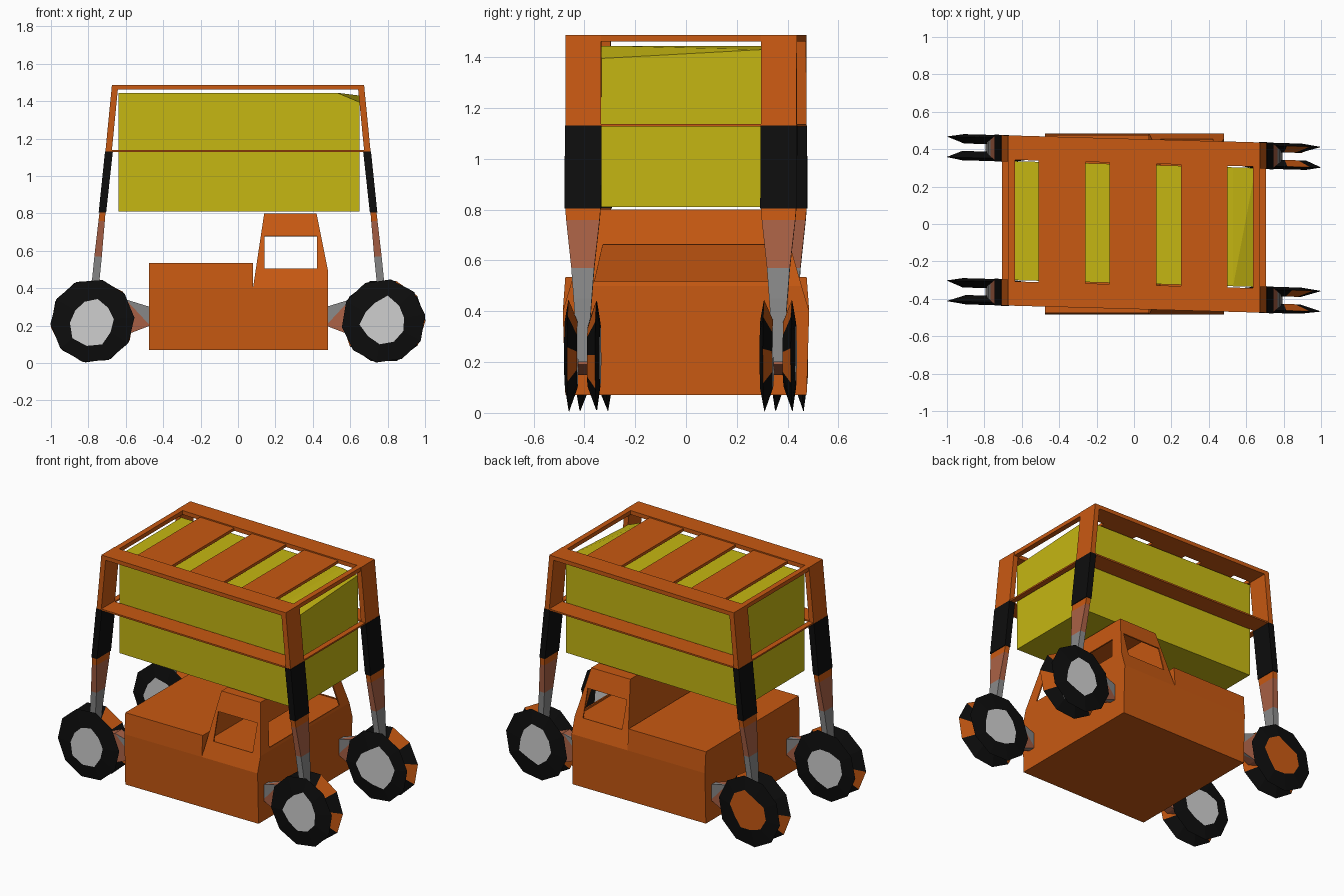
import bpy, bmesh, math, random
from mathutils import Vector

random.seed(4)
if "Cube" in bpy.data.objects:
    bpy.data.objects.remove(bpy.data.objects["Cube"])


def material(name, rgb):
    m = bpy.data.materials.new(name)
    m.use_nodes = True
    m.diffuse_color = (*rgb, 1)
    m.node_tree.nodes["Principled BSDF"].inputs["Base Color"].default_value = (*rgb, 1)
    return m


ORANGE = material("burnt orange", (0.58, 0.10, 0.006))
YELLOW = material("mustard yellow", (0.56, 0.47, 0.006))
BLACK = material("tyre black", (0.004, 0.004, 0.004))
BROWN = material("rusty brown", (0.40, 0.12, 0.06))
GREY = material("steel grey", (0.25, 0.25, 0.25))
PALE = material("pale grey", (0.62, 0.62, 0.62))

SKEW = -0.028  # the carrier frame sits slightly twisted over the body


def finish(name, bm, mats, skew=False):
    if skew:
        for v in bm.verts:
            v.co.y += SKEW * v.co.x
    bmesh.ops.recalc_face_normals(bm, faces=bm.faces)
    mesh = bpy.data.meshes.new(name)
    bm.to_mesh(mesh)
    bm.free()
    for m in mats:
        mesh.materials.append(m)
    ob = bpy.data.objects.new(name, mesh)
    bpy.context.collection.objects.link(ob)
    return ob


def loft(name, levels, mats, skew=False):
    """Stack of rectangles (x0, x1, y0, y1, z); one material per storey."""
    bm = bmesh.new()
    rings = [[bm.verts.new(p) for p in ((a, c, z), (b, c, z), (b, d, z), (a, d, z))]
             for a, b, c, d, z in levels]
    bm.faces.new(rings[0])
    bm.faces.new(rings[-1]).material_index = len(mats) - 1
    for n, (lo, hi) in enumerate(zip(rings, rings[1:])):
        for i in range(4):
            j = (i + 1) % 4
            f = bm.faces.new((lo[i], lo[j], hi[j], hi[i]))
            f.material_index = min(n, len(mats) - 1)
    return finish(name, bm, mats, skew)


def box(name, x0, x1, y0, y1, z0, z1, mat, skew=True):
    return loft(name, [(x0, x1, y0, y1, z0), (x0, x1, y0, y1, z1)], [mat], skew)


# Lower body: rear deck block and the lower cab base
loft("body_deck", [(-0.475, 0.08, -0.475, 0.475, 0.07), (-0.475, 0.08, -0.485, 0.485, 0.40),
                   (-0.475, 0.08, -0.475, 0.475, 0.535)], [ORANGE])
loft("cab_base", [(0.08, 0.48, -0.475, 0.475, 0.07), (0.08, 0.48, -0.485, 0.485, 0.40),
                  (0.095, 0.48, -0.455, 0.455, 0.50)], [ORANGE])

# Cab shell: solid wall and roof, open windows on the other three sides
bm = bmesh.new()


def corner(sx, sy, top):
    x = (0.14, 0.42)[sx] if top else (0.095, 0.48)[sx]
    return Vector((x, (-1, 1)[sy] * (0.37 if top else 0.455), 0.80 if top else 0.50))


def window_wall(a, b, c, d, u_low, u_high, v0=0.02, v1=0.6):
    """Wall a-b (bottom) to d-c (top) with an opening."""
    def at(u, v):
        return a.lerp(b, u).lerp(d.lerp(c, u), v)
    outer = [bm.verts.new(p) for p in (a, b, c, d)]
    inner = [bm.verts.new(p) for p in (at(u_low[0], v0), at(u_low[1], v0),
                                       at(u_high[1], v1), at(u_high[0], v1))]
    for i in range(4):
        j = (i + 1) % 4
        bm.faces.new((outer[i], outer[j], inner[j], inner[i]))


for s in (0, 1):
    window_wall(corner(0, s, 0), corner(1, s, 0), corner(1, s, 1), corner(0, s, 1),
                (0.12, 0.85), (0.06, 0.93))
window_wall(corner(1, 0, 0), corner(1, 1, 0), corner(1, 1, 1), corner(1, 0, 1),
            (0.1, 0.9), (0.1, 0.9), 0.06, 0.54)
bm.faces.new([bm.verts.new(corner(0, s, t)) for s, t in ((0, 0), (1, 0), (1, 1), (0, 1))])
bm.faces.new([bm.verts.new(corner(a, s, 1)) for a, s in ((0, 0), (1, 0), (1, 1), (0, 1))])
bmesh.ops.remove_doubles(bm, verts=bm.verts, dist=0.0005)
cab = finish("cab_shell", bm, [ORANGE])
solid = cab.modifiers.new("thickness", "SOLIDIFY")
solid.thickness = 0.008

# Cargo container with a dented end of its lid
bm = bmesh.new()
for s, lid in ((-1, 1.395), (1, 1.43)):
    for p in ((-0.64, 0.81), (0.65, 0.81), (-0.64, 1.445), (0.53, 1.445), (0.65, lid)):
        bm.verts.new((p[0], s * 0.318, p[1]))
bmesh.ops.convex_hull(bm, input=bm.verts)
bmesh.ops.dissolve_limit(bm, angle_limit=0.01, verts=bm.verts, edges=bm.edges)
finish("container", bm, [YELLOW], True)

# Top ring, lower ring and cross slats
for s, side in ((-1, "front"), (1, "back")):
    y0, y1 = sorted((s * 0.325, s * 0.455))
    box("top_rail_" + side, -0.67, 0.67, y0, y1, 1.462, 1.488, ORANGE)
    box("mid_rail_" + side, -0.70, 0.70, y0, y1, 1.128, 1.138, ORANGE)
for s, side in ((-1, "right"), (1, "left")):
    x0, x1 = sorted((s * 0.637, s * 0.672))
    box("top_end_bar_" + side, x0, x1, -0.455, 0.455, 1.462, 1.488, ORANGE)
    x0, x1 = sorted((s * 0.67, s * 0.705))
    box("mid_end_bar_" + side, x0, x1, -0.455, 0.455, 1.128, 1.138, ORANGE)
for i in range(3):
    x = -0.51 + 0.38 * i
    box("cross_slat_%d" % (i + 1), x, x + 0.25, -0.335, 0.335, 1.462, 1.48, ORANGE)

WHEEL_Z, RADIUS, SIDES = 0.225, 0.225, 10


def tyre(name, cx, y_out, y_tip, y_in, hub_mat):
    """Sharp-rimmed disc: hub face, flank, rim, flank, hub face."""
    bm = bmesh.new()
    rings = []
    hub_r = [random.uniform(0.105, 0.145) for _ in range(SIDES)]
    turn = random.uniform(0, 0.15)
    for y, rim in ((y_out, False), (y_tip, True), (y_in, False)):
        ring = []
        for i in range(SIDES):
            a = math.tau * i / SIDES + turn
            r = RADIUS if rim else hub_r[i]
            ring.append(bm.verts.new((cx + r * math.cos(a), y, WHEEL_Z + r * math.sin(a))))
        rings.append(ring)
    for ring in (rings[0], rings[2]):
        bm.faces.new(ring).material_index = 1
    for side, (lo, hi) in enumerate(zip(rings, rings[1:])):
        for i in range(SIDES):
            j = (i + 1) % SIDES
            f = bm.faces.new((lo[i], lo[j], hi[j], hi[i]))
            # rusty patches on a few inner flanks
            f.material_index = 2 if side == 1 and i % 4 == 1 else 0
    finish(name, bm, [BLACK, hub_mat, ORANGE], True)


# Legs, axle arms and twin wheels at each corner
for sx, xn in ((-1, "right"), (1, "left")):
    for sy, yn in ((-1, "front"), (1, "back")):
        tag = yn + "_" + xn
        cy = sy * 0.385

        def section(x, half_x, half_y, z):
            return (sx * x - half_x, sx * x + half_x, cy - half_y, cy + half_y, z)

        loft("leg_lower_" + tag, [section(0.775, 0.02, 0.018, 0.20), section(0.76, 0.02, 0.036, 0.45),
                                  section(0.748, 0.02, 0.045, 0.57), section(0.729, 0.017, 0.066, 0.76),
                                  section(0.724, 0.016, 0.07, 0.81)],
             [GREY, GREY, BROWN, ORANGE], True)
        loft("leg_sleeve_" + tag, [section(0.725, 0.02, 0.072, 0.805), section(0.69, 0.021, 0.072, 1.132)],
             [BLACK], True)
        loft("leg_upper_" + tag, [section(0.692, 0.017, 0.07, 1.13), section(0.657, 0.017, 0.07, 1.488)],
             [ORANGE], True)

        # axle arm tapering towards the body
        bm = bmesh.new()
        for x, hy, z0, z1 in ((0.47, 0.02, 0.20, 0.30), (0.60, 0.035, 0.15, 0.34), (0.78, 0.018, 0.19, 0.27)):
            for y in (-hy, hy):
                for z in (z0, z1):
                    bm.verts.new((sx * x, cy + y, z))
        bmesh.ops.convex_hull(bm, input=bm.verts)
        for f in bm.faces:
            f.material_index = 1 if abs(f.calc_center_median().x) < 0.55 else 0
        finish("axle_arm_" + tag, bm, [BROWN, GREY], True)

        outer_hub = ORANGE if (sx, sy) == (-1, 1) else PALE
        wx = sx * 0.778
        tyre("outer_tyre_" + tag, wx, cy + sy * 0.07, cy + sy * 0.055, cy + sy * 0.02, outer_hub)
        tyre("inner_tyre_" + tag, wx, cy - sy * 0.07, cy - sy * 0.055, cy - sy * 0.02, PALE)
